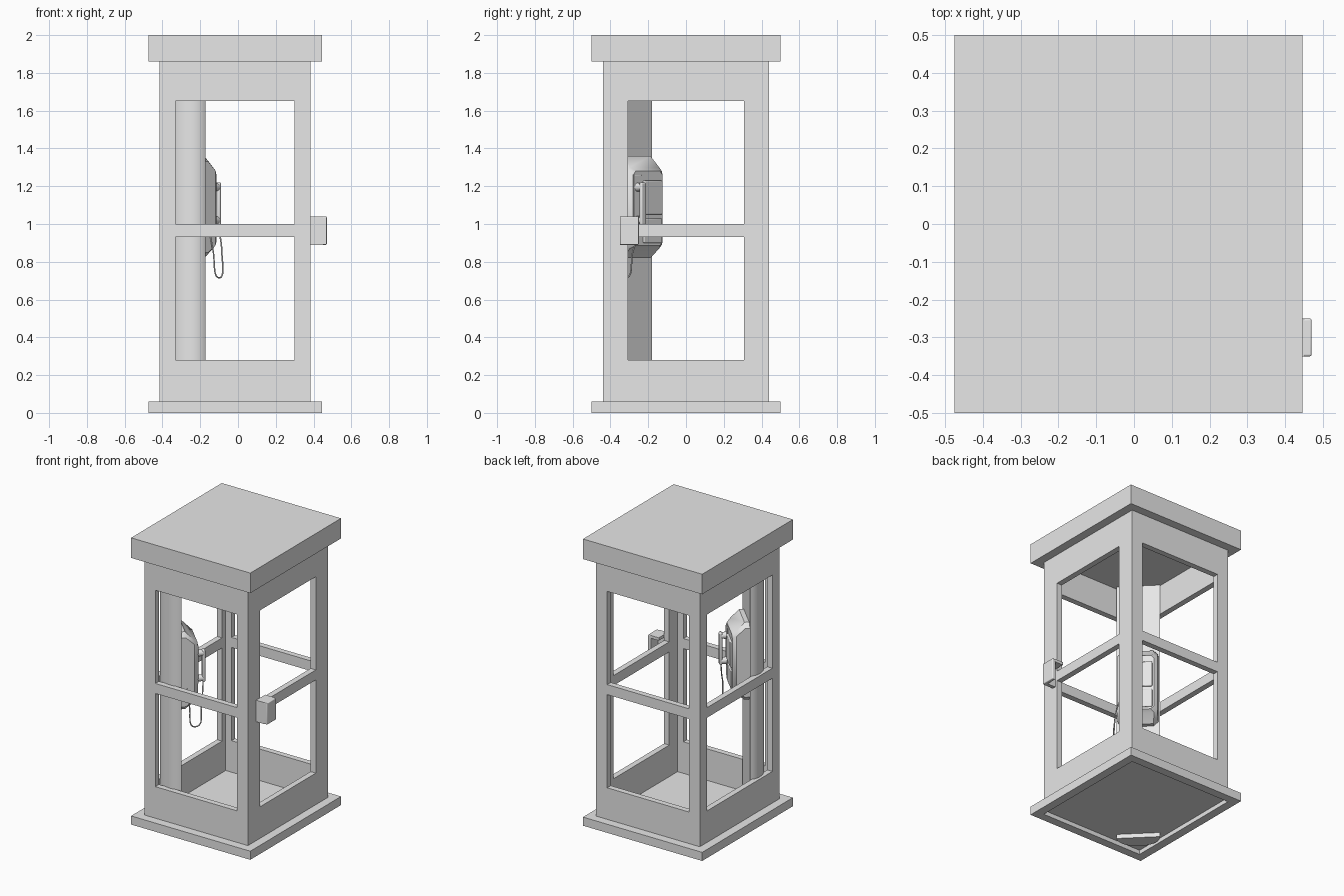
import bpy, bmesh, math
from mathutils import Vector, Matrix

cube = bpy.data.objects.get("Cube")
if cube:
    bpy.data.objects.remove(cube)

grey = bpy.data.materials.new("light_grey")
grey.use_nodes = True
grey.diffuse_color = (0.8, 0.8, 0.8, 1)
grey.node_tree.nodes["Principled BSDF"].inputs["Base Color"].default_value = (0.8, 0.8, 0.8, 1)

# The phone faces the room diagonally from its corner post
PHONE = Matrix.Translation((-0.27, -0.28, 0)) @ Matrix.Rotation(math.radians(135), 4, 'Z')
WORLD = Matrix.Identity(4)


def finish(name, bm, frame=WORLD, bevel=0, smooth=False):
    bmesh.ops.recalc_face_normals(bm, faces=bm.faces)
    mesh = bpy.data.meshes.new(name)
    bm.to_mesh(mesh)
    bm.free()
    mesh.materials.append(grey)
    obj = bpy.data.objects.new(name, mesh)
    bpy.context.collection.objects.link(obj)
    obj.matrix_world = frame
    if bevel:
        mod = obj.modifiers.new("bevel", 'BEVEL')
        mod.width = bevel
        mod.segments = 3
    if smooth or bevel:
        bpy.ops.object.select_all(action='DESELECT')
        obj.select_set(True)
        bpy.context.view_layer.objects.active = obj
        bpy.ops.object.shade_smooth_by_angle(angle=math.radians(35))
    return obj


def box(name, low, high, frame=WORLD, bevel=0):
    low, high = Vector(low), Vector(high)
    bm = bmesh.new()
    bmesh.ops.create_cube(bm, size=1)
    for v in bm.verts:
        v.co = Vector(a * b for a, b in zip(v.co, high - low)) + (low + high) / 2
    return finish(name, bm, frame, bevel)


def panel(name, us, vs, holes, place, depth):
    """Grid of cells with some left open, extruded by the depth vector."""
    bm = bmesh.new()
    grid = [[bm.verts.new(place(u, v)) for v in vs] for u in us]
    faces = [bm.faces.new((grid[i][k], grid[i + 1][k], grid[i + 1][k + 1], grid[i][k + 1]))
             for i in range(len(us) - 1) for k in range(len(vs) - 1) if (i, k) not in holes]
    bmesh.ops.delete(bm, geom=[v for v in bm.verts if not v.link_faces], context='VERTS')
    out = bmesh.ops.extrude_face_region(bm, geom=faces, use_keep_orig=True)["geom"]
    moved = [g for g in out if isinstance(g, bmesh.types.BMVert)]
    bmesh.ops.translate(bm, verts=moved, vec=depth)
    inner = [e for e in bm.edges if len(e.link_faces) == 2
             and e.calc_face_angle(0) < 0.01]
    bmesh.ops.dissolve_edges(bm, edges=[], use_verts=False) if not inner else None
    return finish(name, bm)


def prism(name, points, z0, z1, frame=WORLD, smooth=False):
    bm = bmesh.new()
    face = bm.faces.new([bm.verts.new((x, y, z0)) for x, y in points])
    out = bmesh.ops.extrude_face_region(bm, geom=[face], use_keep_orig=True)["geom"]
    bmesh.ops.translate(bm, verts=[g for g in out if isinstance(g, bmesh.types.BMVert)],
                        vec=(0, 0, z1 - z0))
    return finish(name, bm, frame, 0, smooth)


# Booth shell
X0, X1, Y, T = -0.415, 0.385, 0.44, 0.04
LEVELS = [0.06, 0.28, 0.93, 1.0, 1.65, 1.86]
OPEN = {(1, 1), (1, 3)}
box("roof", (-0.475, -0.5, 1.86), (0.445, 0.5, 2.0))
box("floor", (X0, -Y, 0.03), (X1, Y, 0.06))
panel("base_trim", [-0.475, X0, X1, 0.445], [-0.5, -Y, Y, 0.5], {(1, 1)},
      lambda u, v: (u, v, 0), (0, 0, 0.06))
for name, side in (("front_wall", -1), ("back_wall", 1)):
    panel(name, [X0, -0.33, 0.30, X1], LEVELS, OPEN,
          lambda u, v: (u, side * Y, v), (0, -side * T, 0))
for name, x, d, a in (("left_wall", X1, -T, 0.308), ("right_wall", X0, T, 0.36)):
    panel(name, [T - Y, -a, a, Y - T], LEVELS, OPEN,
          lambda u, v: (x, u, v), (d, 0, 0))

# Door handle, open towards the back
box("handle_outer_plate", (0.445, -0.35, 0.89), (0.47, -0.25, 1.04), bevel=0.005)
box("handle_front_plate", (X1, -0.35, 0.89), (0.45, -0.325, 1.04))
box("handle_top_plate", (X1, -0.33, 1.02), (0.45, -0.25, 1.04))

# Corner post with a rounded back
arc = [math.pi * i / 24 for i in range(25)]
prism("phone_post", [(0.14 * math.cos(a), 0.11 * math.sin(a)) for a in arc],
      0.0, 1.86, PHONE, True)

# Phone body: rings from the back plate to the narrower front
bm = bmesh.new()
rings = []
for y, half, low, high, cut in ((0.0, 0.13, 0.82, 1.36, 0.03), (-0.03, 0.13, 0.82, 1.36, 0.03),
                                (-0.085, 0.13, 0.87, 1.30, 0.02), (-0.11, 0.11, 0.885, 1.28, 0.02)):
    corners = [(half, low + cut), (half, high - cut), (half - cut, high), (cut - half, high),
               (-half, high - cut), (-half, low + cut), (cut - half, low), (half - cut, low)]
    rings.append([bm.verts.new((x, y, z)) for x, z in corners])
for a, b in zip(rings, rings[1:]):
    for i in range(8):
        j = (i + 1) % 8
        bm.faces.new((a[i], a[j], b[j], b[i]))
bm.faces.new(rings[0])
bm.faces.new(rings[-1])
finish("phone_body", bm, PHONE, smooth=True)

# Raised panels on the phone
box("keypad_panel", (-0.035, -0.122, 1.05), (0.1, -0.1, 1.23), PHONE, 0.006)
box("coin_panel", (-0.035, -0.118, 0.9), (0.1, -0.1, 1.03), PHONE, 0.006)
box("cradle_plate", (-0.105, -0.115, 0.99), (-0.05, -0.1, 1.26), PHONE, 0.004)

# Handset with an ear and a mouth cup
box("handset_grip", (-0.098, -0.162, 0.995), (-0.062, -0.142, 1.22), PHONE, 0.008)
for name, z in (("ear_cup", 1.195), ("mouth_cup", 1.02)):
    bm = bmesh.new()
    bmesh.ops.create_cone(bm, cap_ends=True, segments=24, radius1=0.024, radius2=0.02, depth=0.04,
                          matrix=Matrix.Translation((-0.08, -0.13, z))
                          @ Matrix.Rotation(math.radians(90), 4, 'X'))
    finish(name, bm, PHONE, smooth=True)

# Hanging cord
curve = bpy.data.curves.new("handset_cord", 'CURVE')
curve.dimensions = '3D'
curve.bevel_depth = 0.004
curve.bevel_resolution = 2
path = [(-0.125, -0.04, 0.99), (-0.145, -0.05, 0.86), (-0.15, -0.09, 0.715),
        (-0.13, -0.13, 0.86), (-0.08, -0.15, 1.0)]
spline = curve.splines.new('BEZIER')
spline.bezier_points.add(len(path) - 1)
for point, co in zip(spline.bezier_points, path):
    point.co = co
    point.handle_left_type = point.handle_right_type = 'AUTO'
curve.materials.append(grey)
cord = bpy.data.objects.new("handset_cord", curve)
bpy.context.collection.objects.link(cord)
cord.matrix_world = PHONE
